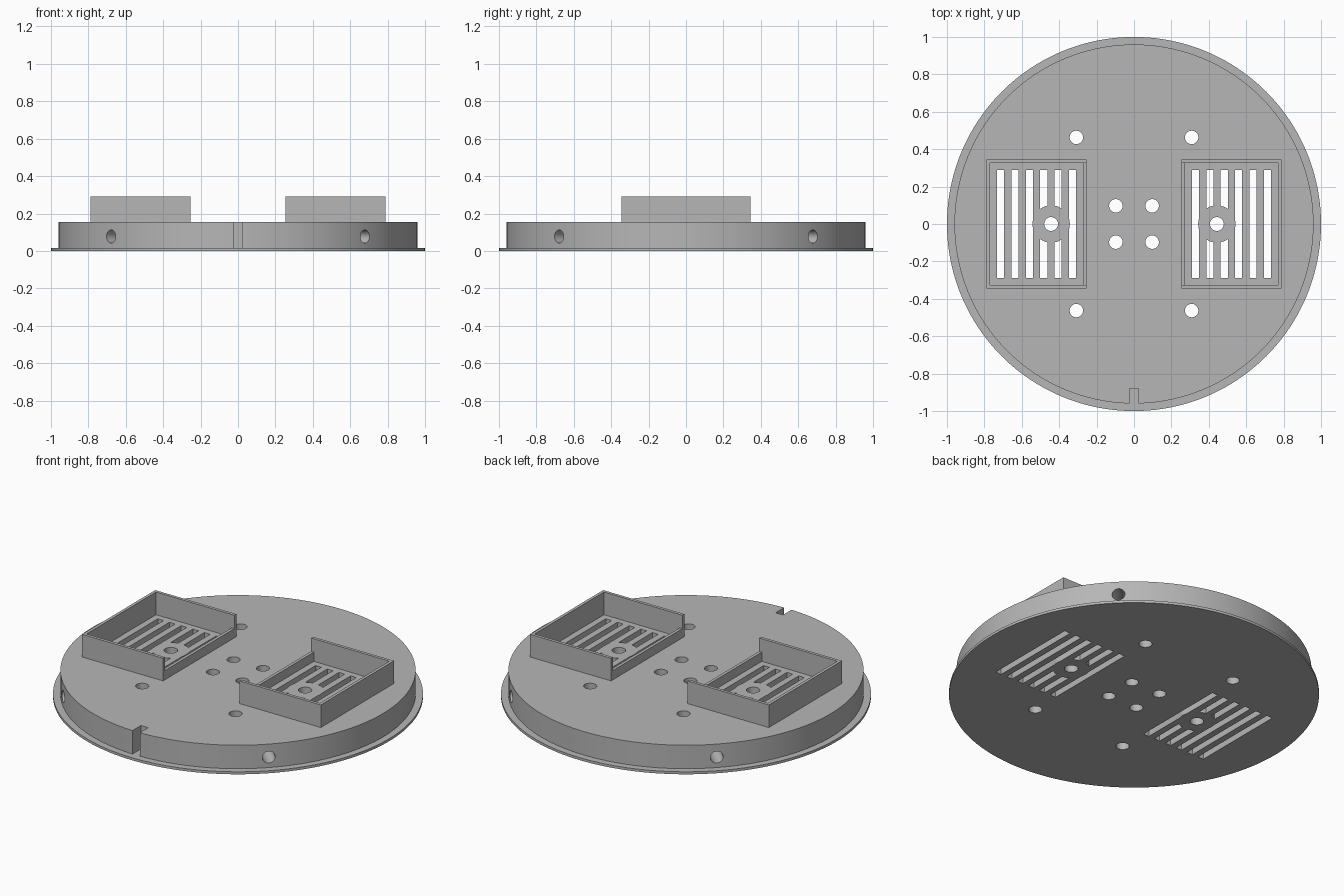
import bpy
import bmesh
from math import pi, sin, cos, radians
from mathutils import Matrix, Vector

if "Cube" in bpy.data.objects:
    bpy.data.objects.remove(bpy.data.objects["Cube"])

TOP = 0.155        # top of the disc
RIM = 0.015        # flange thickness
WALL_TOP = 0.29    # top of the tray walls

grey = bpy.data.materials.new("plain grey")
grey.use_nodes = True
colour = (0.47, 0.47, 0.47, 1)
grey.diffuse_color = colour
grey.node_tree.nodes["Principled BSDF"].inputs["Base Color"].default_value = colour


def make_object(name, bm):
    bmesh.ops.recalc_face_normals(bm, faces=bm.faces)
    mesh = bpy.data.meshes.new(name)
    bm.to_mesh(mesh)
    bm.free()
    mesh.materials.append(grey)
    obj = bpy.data.objects.new(name, mesh)
    bpy.context.collection.objects.link(obj)
    return obj


def add_box(bm, low, high):
    low, high = Vector(low), Vector(high)
    matrix = Matrix.Translation((low + high) / 2) @ Matrix.Diagonal((*(high - low), 1))
    bmesh.ops.create_cube(bm, size=1, matrix=matrix)


def add_cylinder(bm, centre, radius, depth, rotation=Matrix()):
    bmesh.ops.create_cone(bm, cap_ends=True, segments=32, radius1=radius, radius2=radius,
                          depth=depth, matrix=Matrix.Translation(centre) @ rotation)


def lathe(name, profile, segments=160):
    bm = bmesh.new()
    rings = [[bm.verts.new((r * cos(2 * pi * i / segments), r * sin(2 * pi * i / segments), z))
              for i in range(segments)] for r, z in profile]
    for a, b in zip(rings, rings[1:]):
        for i in range(segments):
            j = (i + 1) % segments
            bm.faces.new((a[i], a[j], b[j], b[i]))
    bm.faces.new(rings[0])
    bm.faces.new(rings[-1])
    return make_object(name, bm)


def cut(target, cutter):
    cutter.hide_render = True
    mod = target.modifiers.new("cut", "BOOLEAN")
    mod.operation = "DIFFERENCE"
    mod.solver = "EXACT"
    mod.object = cutter
    bpy.context.view_layer.objects.active = target
    bpy.ops.object.modifier_apply(modifier=mod.name)
    bpy.data.objects.remove(cutter)


# Disc with a thin flange at the bottom
disc = lathe("base_disc", [(1, 0), (1, RIM), (0.96, RIM), (0.96, TOP)])

# Vent slots, interrupted by a solid round pad in each tray
slots = bmesh.new()
pads = bmesh.new()
for side in (-1, 1):
    for i in range(6):
        x = side * (0.329 + i * 0.0768)
        add_box(slots, (x - 0.019, -0.29, -0.1), (x + 0.019, 0.29, 0.3))
    add_cylinder(pads, (side * 0.443, 0, 0.1), 0.1, 1)
slot_cutter = make_object("slot_cutter", slots)
cut(slot_cutter, make_object("pad_cutter", pads))
cut(disc, slot_cutter)

# Screw holes, radial side holes and the front notch
holes = bmesh.new()
for sx in (-1, 1):
    add_cylinder(holes, (sx * 0.443, 0, 0.1), 0.037, 1)
    for sy in (-1, 1):
        add_cylinder(holes, (sx * 0.097, sy * 0.097, 0.1), 0.036, 1)
        add_cylinder(holes, (sx * 0.308, sy * 0.463, 0.1), 0.036, 1)
        aim = Vector((sx, sy, 0)).normalized()
        turn = aim.to_track_quat("Z", "Y").to_matrix().to_4x4()
        add_cylinder(holes, aim * 0.95 + Vector((0, 0, 0.077)), 0.035, 0.3, turn)
add_box(holes, (-0.024, -1.1, RIM), (0.024, -0.88, 0.3))
cut(disc, make_object("hole_cutter", holes))

# Trays: three tall walls and a low lip on the side facing the centre
for side, name in ((-1, "right_tray"), (1, "left_tray")):
    bm = bmesh.new()
    x_in, x_out, y, t = 0.253, 0.788, 0.345, 0.018
    outline = [(x_in, -y), (x_out, -y), (x_out, y), (x_in, y),
               (x_in, y - t), (x_out - t, y - t), (x_out - t, t - y), (x_in, t - y)]
    face = bm.faces.new([bm.verts.new((side * px, py, TOP)) for px, py in outline])
    wall = bmesh.ops.extrude_face_region(bm, geom=[face])
    bmesh.ops.translate(bm, vec=(0, 0, WALL_TOP - TOP),
                        verts=[v for v in wall["geom"] if isinstance(v, bmesh.types.BMVert)])
    xs = sorted((side * x_in, side * (x_in + t)))
    add_box(bm, (xs[0], t - y, TOP), (xs[1], y - t, TOP + 0.055))
    make_object(name, bm)

# Smooth round surfaces, sharp edges elsewhere
bpy.ops.object.select_all(action="DESELECT")
disc.select_set(True)
bpy.context.view_layer.objects.active = disc
bpy.ops.object.shade_smooth_by_angle(angle=radians(30))
